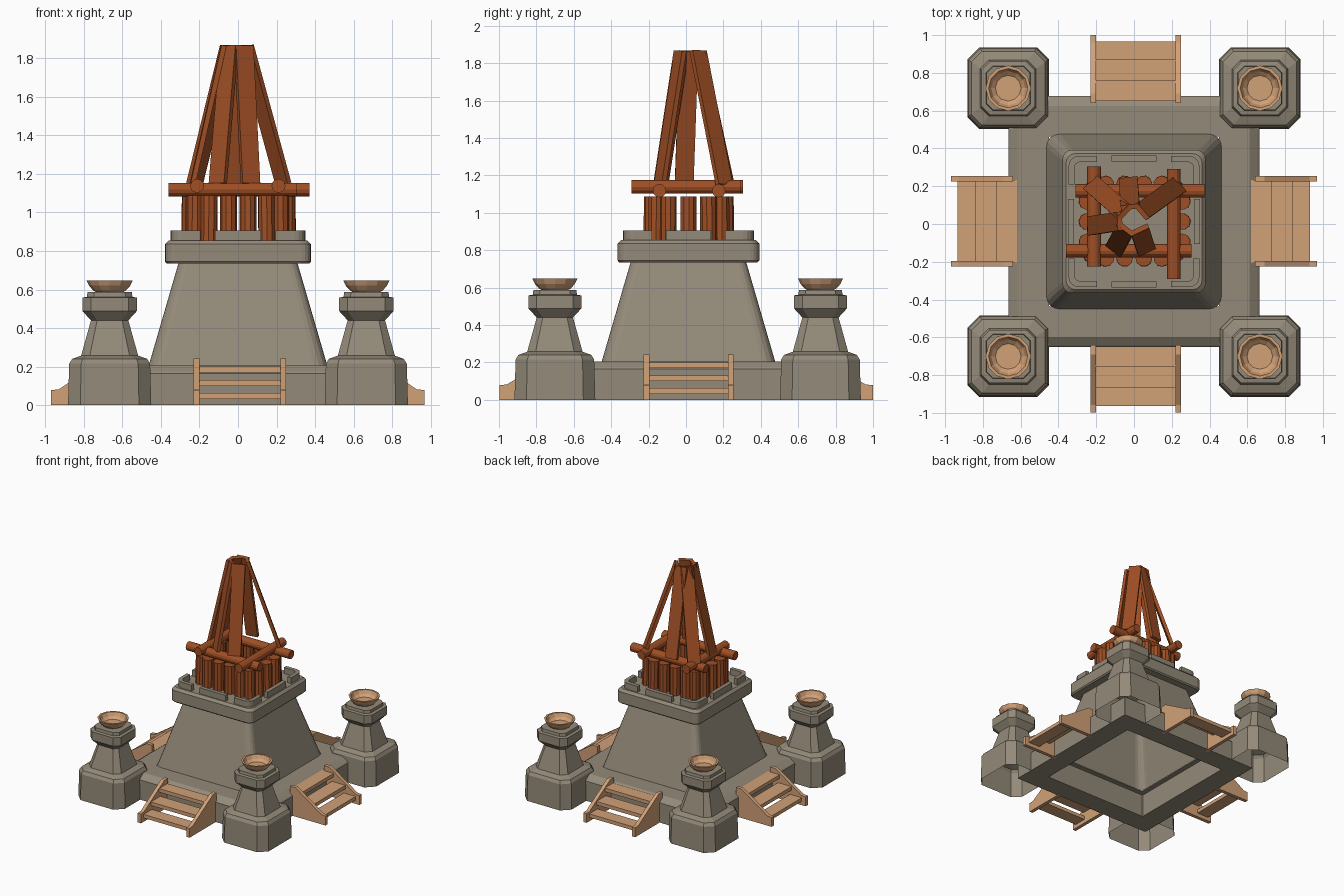
import bpy, bmesh, math
from mathutils import Vector, Matrix

if "Cube" in bpy.data.objects:
    bpy.data.objects.remove(bpy.data.objects["Cube"])


def material(name, rgb):
    m = bpy.data.materials.new(name)
    m.diffuse_color = (*rgb, 1)
    m.use_nodes = True
    m.node_tree.nodes["Principled BSDF"].inputs["Base Color"].default_value = m.diffuse_color
    return m


STONE = material("grey_stone", (0.295, 0.255, 0.192))
TAN = material("pale_wood", (0.64, 0.355, 0.185))
BROWN = material("dark_wood", (0.35, 0.078, 0.018))


def finish(bm, name, mat, loc=(0, 0, 0), rot=0.0, recalc=True):
    if recalc:
        bmesh.ops.recalc_face_normals(bm, faces=bm.faces)
    me = bpy.data.meshes.new(name)
    bm.to_mesh(me)
    bm.free()
    me.materials.append(mat)
    ob = bpy.data.objects.new(name, me)
    ob.location = loc
    ob.rotation_euler.z = rot
    bpy.context.collection.objects.link(ob)
    return ob


def square_ring(half, r, z, seg):
    """Square outline with rounded (seg > 1) or chamfered (seg = 1) corners."""
    pts = []
    for q in range(4):
        a0 = q * math.pi / 2
        cx = (half - r) * (1 if q in (0, 3) else -1)
        cy = (half - r) * (1 if q in (0, 1) else -1)
        for i in range(seg + 1):
            a = a0 + i / seg * math.pi / 2
            pts.append((cx + r * math.cos(a), cy + r * math.sin(a), z))
    return pts


def round_ring(r, z, n):
    return [(r * math.cos(2 * math.pi * i / n), r * math.sin(2 * math.pi * i / n), z) for i in range(n)]


def loft(name, rings, mat, loc=(0, 0, 0), bottom=False, top=True, closed=False):
    bm = bmesh.new()
    vs = [[bm.verts.new(p) for p in ring] for ring in rings]
    n = len(vs[0])
    pairs = list(zip(vs, vs[1:])) + ([(vs[-1], vs[0])] if closed else [])
    for a, b in pairs:
        for i in range(n):
            j = (i + 1) % n
            bm.faces.new((a[i], a[j], b[j], b[i]))
    if top:
        bm.faces.new(vs[-1])
    if bottom:
        bm.faces.new(vs[0][::-1])
    # open shells are already wound outwards
    return finish(bm, name, mat, loc, recalc=closed or bottom)


def add_box(bm, lo, hi):
    lo, hi = Vector(lo), Vector(hi)
    m = Matrix.Translation((lo + hi) / 2) @ Matrix.Diagonal((*(hi - lo), 1))
    bmesh.ops.create_cube(bm, size=1, matrix=m)


def add_prism(bm, pts, vec):
    a = [bm.verts.new(p) for p in pts]
    b = [bm.verts.new(Vector(p) + Vector(vec)) for p in pts]
    bm.faces.new(a)
    bm.faces.new(b[::-1])
    for i in range(len(a)):
        j = (i + 1) % len(a)
        bm.faces.new((a[i], b[i], b[j], a[j]))


def log(name, p0, p1, r, sides):
    p0, p1 = Vector(p0), Vector(p1)
    d = p1 - p0
    m = Matrix.Translation((p0 + p1) / 2) @ d.to_track_quat('Z', 'Y').to_matrix().to_4x4()
    bm = bmesh.new()
    bmesh.ops.create_cone(bm, cap_ends=True, segments=sides, radius1=r, radius2=r, depth=d.length, matrix=m)
    return finish(bm, name, BROWN)


C = (0, 0.013, 0)

# Hollow base platform with a sloped top edge
base = [(0.49, 0), (0.665, 0), (0.665, 0.165), (0.655, 0.175), (0.612, 0.205), (0.45, 0.205), (0.45, 0.195), (0.49, 0.195)]
loft("base_platform", [square_ring(h, 0.004, z, 1) for h, z in base], STONE, C, top=False, closed=True)

# Tapered central plinth and its cap slab
loft("plinth", [square_ring(0.465, 0.07, 0.2, 4), square_ring(0.308, 0.045, 0.74, 4)], STONE, C)
cap = [(0.37, 0.735), (0.379, 0.745), (0.379, 0.835), (0.36, 0.855)]
loft("cap_slab", [square_ring(h, 0.05, z, 4) for h, z in cap], STONE, C, bottom=True)

# Low parapet: straight pieces on the sides, rounded pieces at the corners
bm = bmesh.new()
add_box(bm, (-0.12, -0.35, 0.85), (0.12, -0.318, 0.905))
outer = square_ring(0.347, 0.055, 0.85, 4)[15:20]
inner = square_ring(0.315, 0.03, 0.85, 4)[15:20]
add_prism(bm, [(0.195, -0.347, 0.85)] + outer + [(0.347, -0.195, 0.85), (0.315, -0.195, 0.85)]
          + inner[::-1] + [(0.195, -0.315, 0.85)], (0, 0, 0.055))
parapet = finish(bm, "parapet_1", STONE, C)
for k in range(1, 4):
    ob = parapet.copy()
    ob.data = parapet.data.copy()
    ob.name = f"parapet_{k + 1}"
    ob.rotation_euler.z = k * math.pi / 2
    bpy.context.collection.objects.link(ob)

# Corner pillars with fire bowls
pillar = [(0.216, 0.064, 0), (0.21, 0.062, 0.215), (0.195, 0.056, 0.24), (0.148, 0.045, 0.257),
          (0.097, 0.032, 0.44), (0.141, 0.044, 0.488), (0.141, 0.044, 0.558),
          (0.118, 0.036, 0.562), (0.115, 0.035, 0.586)]
bowl = [(0.062, 0.582), (0.085, 0.595), (0.107, 0.62), (0.12, 0.648), (0.104, 0.648), (0.09, 0.62), (0.068, 0.602)]
for sx in (-1, 1):
    for sy in (-1, 1):
        tag = ("left" if sx < 0 else "right") + ("_front" if sy < 0 else "_back")
        loc = (sx * 0.666, sy * 0.71 + 0.009, 0)
        loft("pillar_" + tag, [square_ring(h, r, z, 1) for h, r, z in pillar], STONE, loc)
        loft("fire_bowl_" + tag, [round_ring(r, z, 12) for r, z in bowl], TAN, loc, bottom=True)

# Four wooden stairs, each with two side boards and three open treads
for k, (side, reach) in enumerate((("front", 0.998), ("right", 0.968), ("back", 1.0), ("left", 0.97))):
    s = reach - 0.995
    bm = bmesh.new()
    for x in (-0.24, 0.21):
        prof = [(-0.64, 0), (-0.995 - s, 0), (-0.995 - s, 0.078), (-0.955 - s, 0.082), (-0.69, 0.242), (-0.64, 0.242)]
        add_prism(bm, [(x, y, z) for y, z in prof], (0.03, 0, 0))
    for y0, y1, z in ((-0.645, -0.755, 0.2), (-0.74, -0.865, 0.13), (-0.85, -0.96, 0.062)):
        add_box(bm, (-0.22, y1 - s, z - 0.03), (0.22, y0 - s, z))
    finish(bm, "stairs_" + side, TAN, (0.01 if k % 2 == 0 else 0, 0.014 if k % 2 else 0, 0), k * math.pi / 2)

# Upright logs standing in a rounded square
spots = [(x, y) for y in (-0.183, 0.213) for x in (-0.15, -0.05, 0.052, 0.148)]
spots += [(x, y) for x in (-0.25, 0.257) for y in (-0.095, 0.013, 0.12)]
spots += [(-0.225, -0.165), (0.222, -0.16), (-0.215, 0.19), (0.22, 0.19)]
for i, (x, y) in enumerate(spots):
    log(f"upright_log_{i + 1}", (x, y, 0.85), (x * 0.99, y * 0.99, 1.087), 0.044, 10)

# Crossed logs lying on top
log("cross_log_front", (-0.36, -0.142, 1.118), (0.305, -0.142, 1.118), 0.036, 12)
log("cross_log_back", (-0.31, 0.175, 1.118), (0.372, 0.175, 1.118), 0.036, 12)
log("cross_log_left", (-0.212, -0.225, 1.138), (-0.212, 0.305, 1.138), 0.036, 12)
log("cross_log_right", (0.21, -0.292, 1.138), (0.21, 0.292, 1.138), 0.036, 12)

# Leaning planks meeting in a tall point
planks = [((-0.225, 0.215), (-0.05, 0.06)), ((0.235, 0.205), (0.04, 0.065)), ((-0.03, 0.235), (-0.02, 0.09)),
          ((-0.235, -0.01), (-0.075, 0.015)), ((-0.105, -0.135), (-0.045, -0.025)), ((0.065, -0.14), (0.03, -0.03))]
for i, (a, b) in enumerate(planks):
    p0, p1 = Vector((*a, 1.15)), Vector((*b, 1.865))
    d = (p1 - p0).normalized()
    w = Vector((0, 0, 1)).cross(Vector((*a, 0))).normalized()
    w = (w - d * w.dot(d)).normalized()
    n = d.cross(w)
    m = Matrix((w, n, d)).transposed().to_4x4()
    m = Matrix.Translation((p0 + p1) / 2) @ m @ Matrix.Diagonal((0.1, 0.026, (p1 - p0).length, 1))
    bm = bmesh.new()
    bmesh.ops.create_cube(bm, size=1, matrix=m)
    finish(bm, f"leaning_plank_{i + 1}", BROWN)
